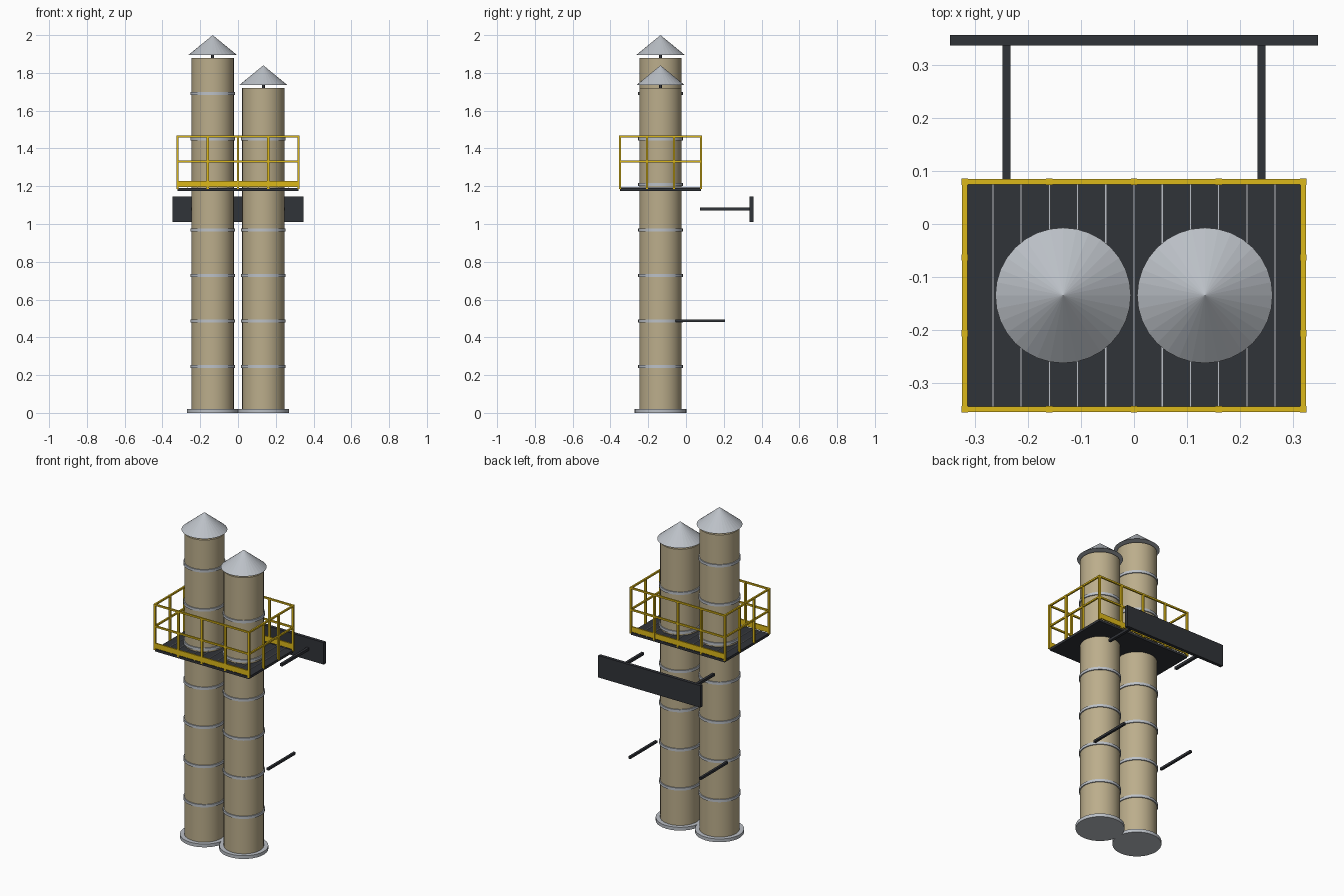
import bpy
from math import radians

if "Cube" in bpy.data.objects:
    bpy.data.objects.remove(bpy.data.objects["Cube"])


def mat(name, r, g, b):
    m = bpy.data.materials.new(name)
    m.diffuse_color = (r, g, b, 1)
    m.use_nodes = True
    m.node_tree.nodes["Principled BSDF"].inputs["Base Color"].default_value = m.diffuse_color
    return m


TAN = mat("tan_paint", 0.50, 0.42, 0.26)
STEEL = mat("galvanised", 0.50, 0.53, 0.57)
DARK = mat("dark_steel", 0.03, 0.033, 0.04)
YELLOW = mat("safety_yellow", 0.72, 0.48, 0.01)


def finish(name, m):
    o = bpy.context.object
    o.name = name
    o.data.materials.append(m)
    return o


def box(name, x0, x1, y0, y1, z0, z1, m):
    bpy.ops.mesh.primitive_cube_add(size=1, location=((x0 + x1) / 2, (y0 + y1) / 2, (z0 + z1) / 2))
    bpy.context.object.scale = (x1 - x0, y1 - y0, z1 - z0)
    bpy.ops.object.transform_apply(location=False, rotation=False, scale=True)
    return finish(name, m)


def tube(name, x, y, z0, z1, r, m, r_top=None, sides=32):
    bpy.ops.mesh.primitive_cone_add(vertices=sides, radius1=r, radius2=r if r_top is None else r_top,
                                    depth=z1 - z0, location=(x, y, (z0 + z1) / 2))
    o = finish(name, m)
    if r_top is None:
        bpy.ops.object.shade_smooth_by_angle(angle=radians(30))
    return o


# Two stacks with base flange, seam rings and conical rain cap
CY = -0.135
for side, cx, top in (("tall", -0.134, 1.88), ("short", 0.134, 1.72)):
    tube(f"{side}_stack", cx, CY, 0.005, top, 0.112, TAN)
    tube(f"{side}_base_flange", cx, CY, 0, 0.02, 0.137, STEEL)
    z = 0.245
    while z < top - 0.1:
        tube(f"{side}_seam_ring", cx, CY, z - 0.008, z + 0.008, 0.118, STEEL)
        z += 0.241
    tube(f"{side}_cap_stem", cx, CY, top - 0.01, top + 0.05, 0.008, DARK, sides=12)
    tube(f"{side}_rain_cap", cx, CY, top + 0.015, top + 0.12, 0.128, STEEL, r_top=0)

# Service platform with light grating bars
X, Y0, Y1 = 0.32, -0.35, 0.08
box("platform_deck", -X, X, Y0, Y1, 1.175, 1.19, DARK)
for i in range(-5, 6):
    x = i * X / 6
    box("grating_bar", x - 0.002, x + 0.002, Y0, Y1, 1.188, 1.195, STEEL)

# Guard rail: posts, top and middle rails, toe boards
T = 0.006
posts = [(x, y) for x in (-X, -X / 2, 0, X / 2, X) for y in (Y0, Y1)]
posts += [(x, Y0 + (Y1 - Y0) * k / 3) for x in (-X, X) for k in (1, 2)]
for x, y in posts:
    box("rail_post", x - T, x + T, y - T, y + T, 1.185, 1.468, YELLOW)
for z in (1.33, 1.463):
    h = 0.005
    for y in (Y0, Y1):
        box("long_rail", -X, X, y - h, y + h, z - h, z + h, YELLOW)
    for x in (-X, X):
        box("side_rail", x - h, x + h, Y0, Y1, z - h, z + h, YELLOW)
for y in (Y0, Y1):
    box("toe_board", -X, X, y - 0.004, y + 0.004, 1.195, 1.228, YELLOW)

# Rear panel on its arms, and the lower brackets
box("rear_panel", -0.348, 0.348, 0.337, 0.357, 1.01, 1.145, DARK)
for x in (-0.241, 0.241):
    box("panel_arm", x - 0.008, x + 0.008, 0.075, 0.34, 1.071, 1.087, DARK)
    box("lower_bracket", x - 0.007, x + 0.007, -0.055, 0.207, 0.48, 0.494, DARK)
